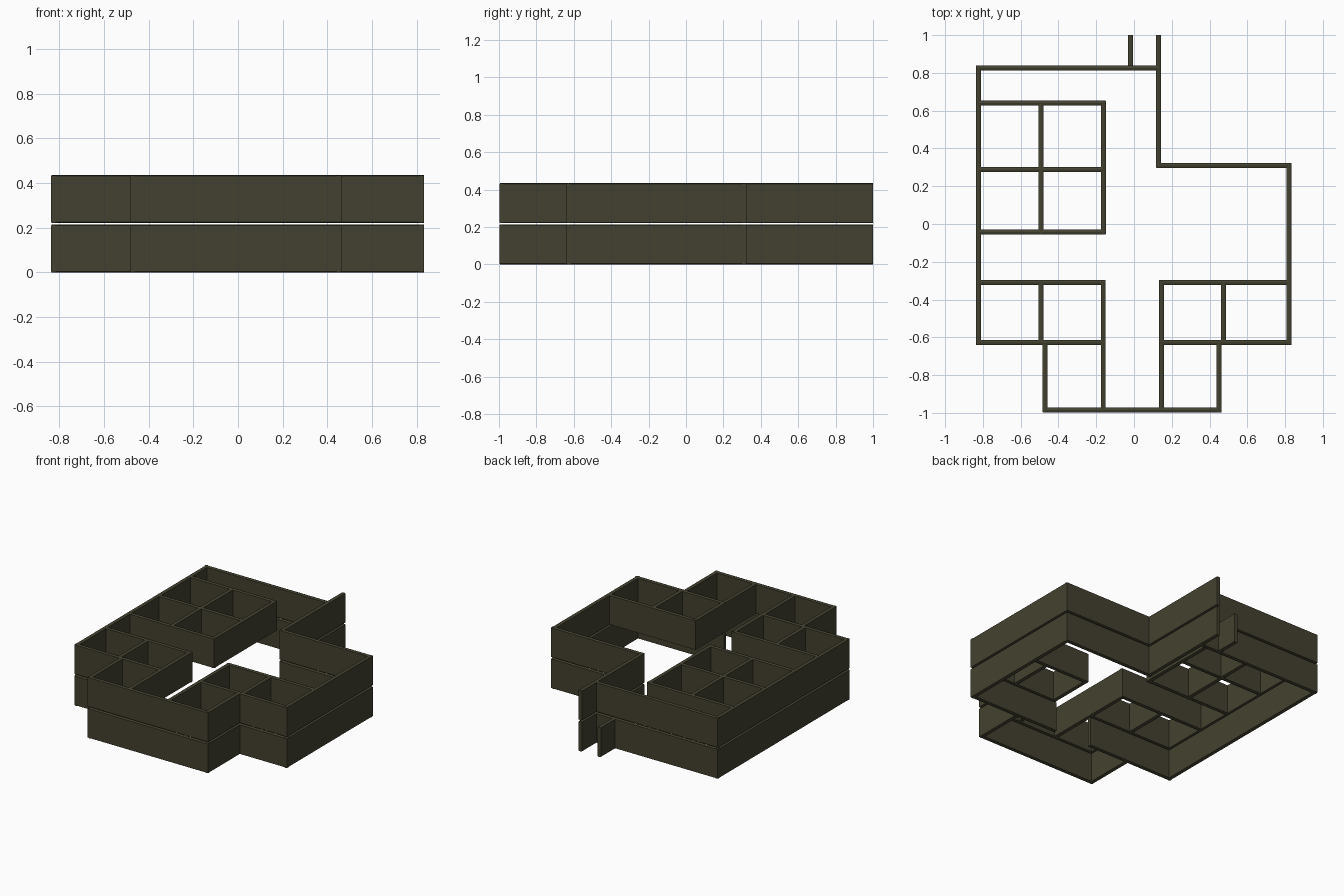
import bpy
import bmesh

cube = bpy.data.objects.get("Cube")
if cube:
    bpy.data.objects.remove(cube, do_unlink=True)

THICK = 0.026
HEIGHT = 0.214
RIDGE = 0.004
UPPER = 0.221

paint = bpy.data.materials.new("dark_olive")
olive = (0.056, 0.053, 0.029, 1)
paint.diffuse_color = olive
paint.use_nodes = True
shader = paint.node_tree.nodes["Principled BSDF"]
shader.inputs["Base Color"].default_value = olive
shader.inputs["Roughness"].default_value = 0.8


def wall(name, axis, at, start, end, base):
    """Straight wall panel with slightly ridged top and bottom edges."""
    h = THICK / 2
    profile = [(-h, RIDGE), (0, 0), (h, RIDGE),
               (h, HEIGHT - RIDGE), (0, HEIGHT), (-h, HEIGHT - RIDGE)]
    bm = bmesh.new()
    ring = []
    for off, z in profile:
        co = (start, at + off, base + z) if axis == "x" else (at + off, start, base + z)
        ring.append(bm.verts.new(co))
    face = bm.faces.new(ring)
    out = bmesh.ops.extrude_face_region(bm, geom=[face])
    moved = [v for v in out["geom"] if isinstance(v, bmesh.types.BMVert)]
    shift = (end - start, 0, 0) if axis == "x" else (0, end - start, 0)
    bmesh.ops.translate(bm, verts=moved, vec=shift)
    bmesh.ops.recalc_face_normals(bm, faces=bm.faces)
    mesh = bpy.data.meshes.new(name)
    bm.to_mesh(mesh)
    bm.free()
    mesh.materials.append(paint)
    bpy.context.collection.objects.link(bpy.data.objects.new(name, mesh))


# Perimeter walls, present on both storeys: name, run axis, position, start, end
perimeter = [
    ("right_side_wall", "y", -0.824, -0.64, 0.837),
    ("back_wall", "x", 0.826, -0.836, 0.13),
    ("entry_wall", "y", 0.13, 0.3, 1.0),
    ("setback_wall", "x", 0.31, 0.118, 0.833),
    ("left_side_wall", "y", 0.82, -0.64, 0.32),
    ("right_shoulder_wall", "x", -0.628, -0.836, -0.15),
    ("left_shoulder_wall", "x", -0.628, 0.133, 0.833),
    ("front_wall", "x", -0.985, -0.482, 0.462),
    ("right_front_return", "y", -0.471, -0.995, -0.628),
    ("left_front_return", "y", 0.45, -0.995, -0.628),
]

# Room partitions, upper storey only
partitions = [
    ("rear_room_back", "x", 0.64, -0.82, -0.15),
    ("rear_room_divider", "x", 0.288, -0.82, -0.162),
    ("rear_room_front", "x", -0.042, -0.82, -0.15),
    ("rear_room_cross", "y", -0.493, -0.054, 0.64),
    ("rear_room_side", "y", -0.162, -0.054, 0.65),
    ("right_room_back", "x", -0.309, -0.82, -0.15),
    ("right_room_cross", "y", -0.493, -0.628, -0.309),
    ("right_corridor_wall", "y", -0.163, -0.98, -0.3),
    ("left_room_back", "x", -0.309, 0.133, 0.82),
    ("left_room_cross", "y", 0.473, -0.628, -0.309),
    ("left_corridor_wall", "y", 0.145, -0.98, -0.3),
]

for name, *run in perimeter:
    wall("lower_" + name, *run, 0)
    wall("upper_" + name, *run, UPPER)
for name, *run in partitions:
    wall("upper_" + name, *run, UPPER)

# Short stub beside the entrance, ground storey only
wall("lower_entry_stub", "y", -0.018, 0.826, 1.0, 0)
